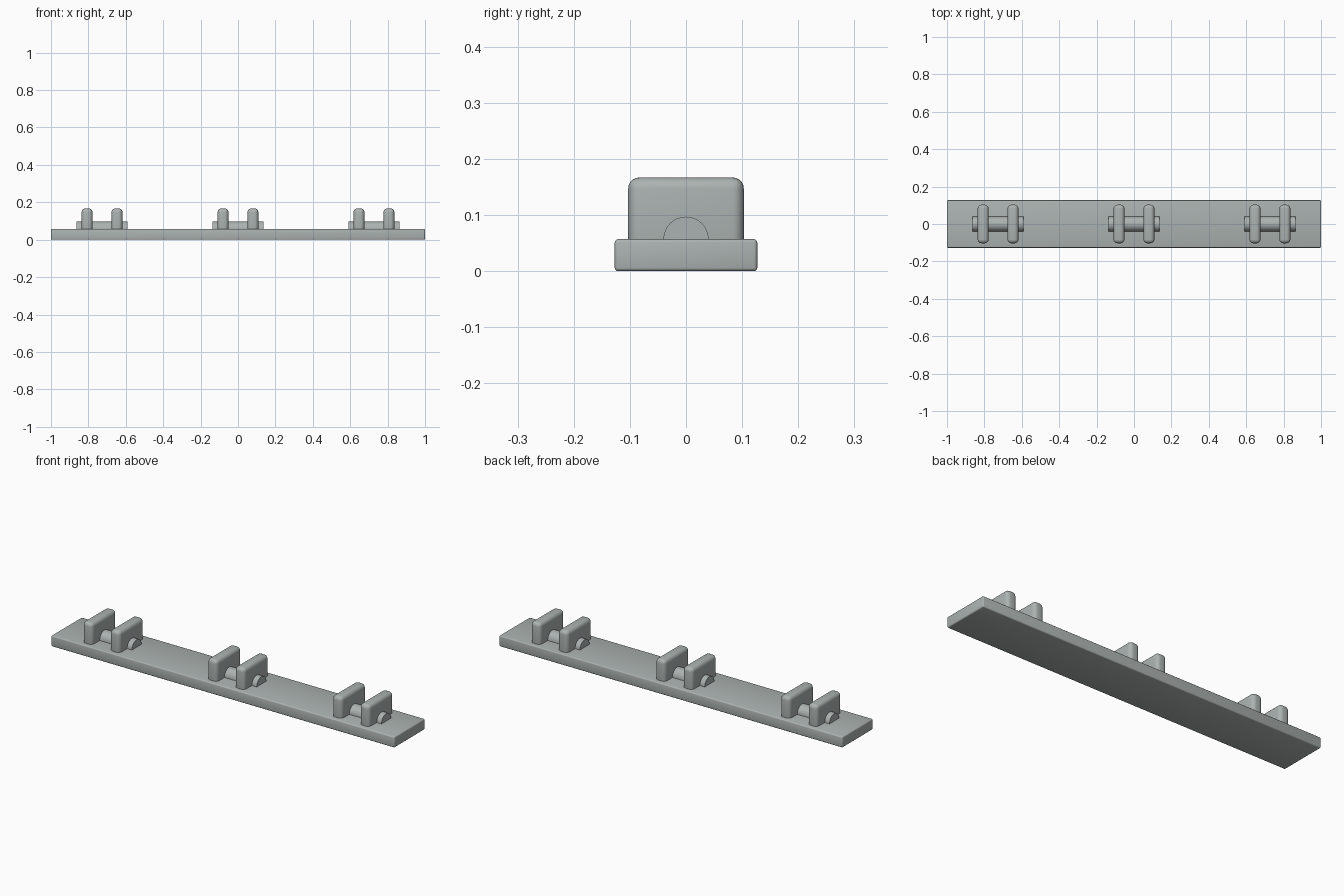
import bpy, math

if "Cube" in bpy.data.objects:
    bpy.data.objects.remove(bpy.data.objects["Cube"])

grey = bpy.data.materials.new("warm_grey_metal")
grey.diffuse_color = (0.41, 0.45, 0.44, 1)
grey.use_nodes = True
grey.node_tree.nodes["Principled BSDF"].inputs["Base Color"].default_value = grey.diffuse_color


def finish(obj, name):
    obj.name = name
    obj.data.materials.append(grey)
    bpy.ops.object.shade_smooth_by_angle(angle=math.radians(35))


def rounded_box(name, lo, hi, radius, segments):
    """Box between two corners with rounded edges."""
    centre = [(a + b) / 2 for a, b in zip(lo, hi)]
    bpy.ops.mesh.primitive_cube_add(size=1, location=centre)
    obj = bpy.context.object
    obj.scale = [b - a for a, b in zip(lo, hi)]
    bpy.ops.object.transform_apply(location=False, rotation=False, scale=True)
    bevel = obj.modifiers.new("rounded_edges", 'BEVEL')
    bevel.width = radius
    bevel.segments = segments
    bpy.ops.object.modifier_apply(modifier=bevel.name)
    finish(obj, name)


TOP = 0.057  # top of the base plate

# Base plate
rounded_box("base_plate", (-1, -0.127, 0), (1, 0.127, TOP), 0.006, 3)

# Three brackets, each two upright lugs on a half-sunk pin
for label, cx in (("left", -0.727), ("middle", 0), ("right", 0.727)):
    for side, dx in (("left", -0.08), ("right", 0.08)):
        x = cx + dx
        rounded_box(f"{label}_bracket_{side}_lug", (x - 0.029, -0.103, 0.025),
                    (x + 0.029, 0.103, 0.167), 0.02, 5)
    bpy.ops.mesh.primitive_cylinder_add(vertices=48, radius=0.04, depth=0.274,
                                        location=(cx, 0, TOP),
                                        rotation=(0, math.pi / 2, 0))
    finish(bpy.context.object, f"{label}_bracket_pin")
